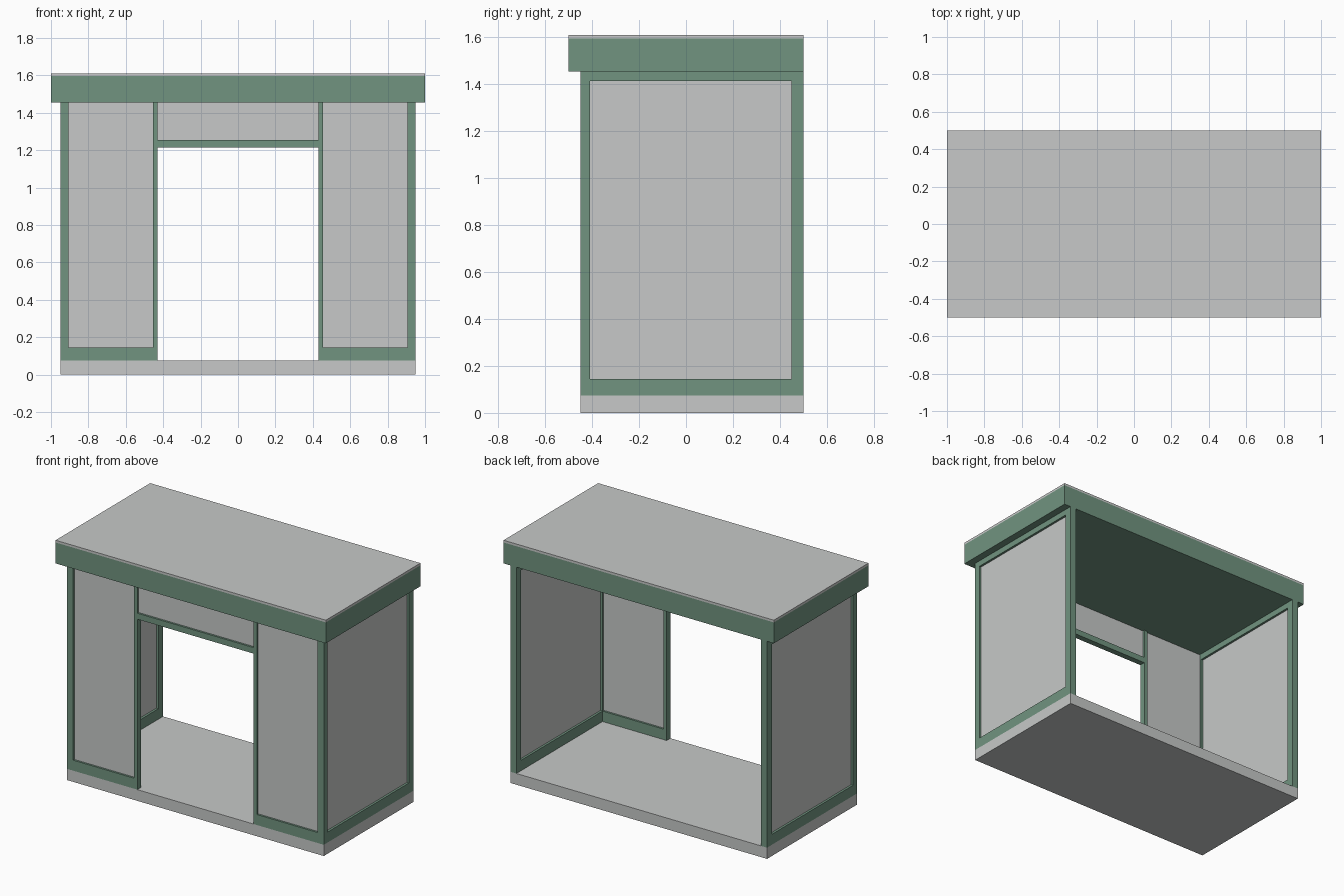
import bpy

if "Cube" in bpy.data.objects:
    bpy.data.objects.remove(bpy.data.objects["Cube"], do_unlink=True)


def material(name, rgb):
    mat = bpy.data.materials.new(name)
    mat.use_nodes = True
    mat.diffuse_color = (*rgb, 1)
    mat.node_tree.nodes["Principled BSDF"].inputs["Base Color"].default_value = (*rgb, 1)
    return mat


GREEN = material("sage green", (0.165, 0.296, 0.216))
GREY = material("light grey", (0.571, 0.584, 0.578))


def box(name, x, y, z, mat):
    """Box from (low, high) ranges on each axis."""
    bpy.ops.mesh.primitive_cube_add(size=1, location=[sum(r) / 2 for r in (x, y, z)])
    obj = bpy.context.object
    obj.name = name
    obj.scale = [r[1] - r[0] for r in (x, y, z)]
    bpy.ops.object.transform_apply(location=False, rotation=False, scale=True)
    obj.data.materials.append(mat)
    return obj


def pair(name, x, y, z, mat):
    """The same box on the left (+x) and right (-x)."""
    box("left_" + name, x, y, z, mat)
    box("right_" + name, (-x[1], -x[0]), y, z, mat)


FLOOR, SILL, HEAD, EAVE = 0.075, 0.145, 1.415, 1.455
SIDE, INNER = 0.95, 0.905          # outer and inner faces of the side walls
FRONT, FRONT_IN = -0.45, -0.41     # outer and inner faces of the front wall
BACK_IN, BACK = 0.45, 0.5
JAMB, DOOR = 0.455, 0.43
wall = (INNER, SIDE)
front = (FRONT, FRONT_IN)
glass_x = (0.92, 0.935)
glass_y = (-0.437, -0.423)

# Floor slab and roof
box("floor_slab", (-SIDE, SIDE), (FRONT, BACK), (0, FLOOR), GREY)
box("roof_fascia", (-1, 1), (-0.5, 0.5), (EAVE, 1.595), GREEN)
box("roof_sheet", (-1, 1), (-0.5, 0.5), (1.595, 1.61), GREY)

# Posts and door jambs
pair("front_post", wall, front, (FLOOR, EAVE), GREEN)
pair("back_post", wall, (BACK_IN, BACK), (FLOOR, EAVE), GREEN)
pair("door_jamb", (DOOR, JAMB), front, (FLOOR, EAVE), GREEN)

# Side walls
side_span = (FRONT_IN, BACK_IN)
pair("side_bottom_rail", wall, side_span, (FLOOR, SILL), GREEN)
pair("side_top_rail", wall, side_span, (HEAD, EAVE), GREEN)
pair("side_panel", glass_x, side_span, (SILL, HEAD), GREY)

# Front wall panels either side of the doorway
pair("front_bottom_rail", (JAMB, INNER), front, (FLOOR, SILL), GREEN)
pair("front_panel", (JAMB, INNER), glass_y, (SILL, EAVE), GREY)

# Transom over the doorway
box("door_lintel", (-DOOR, DOOR), front, (1.215, 1.255), GREEN)
box("transom_panel", (-DOOR, DOOR), glass_y, (1.255, EAVE), GREY)
